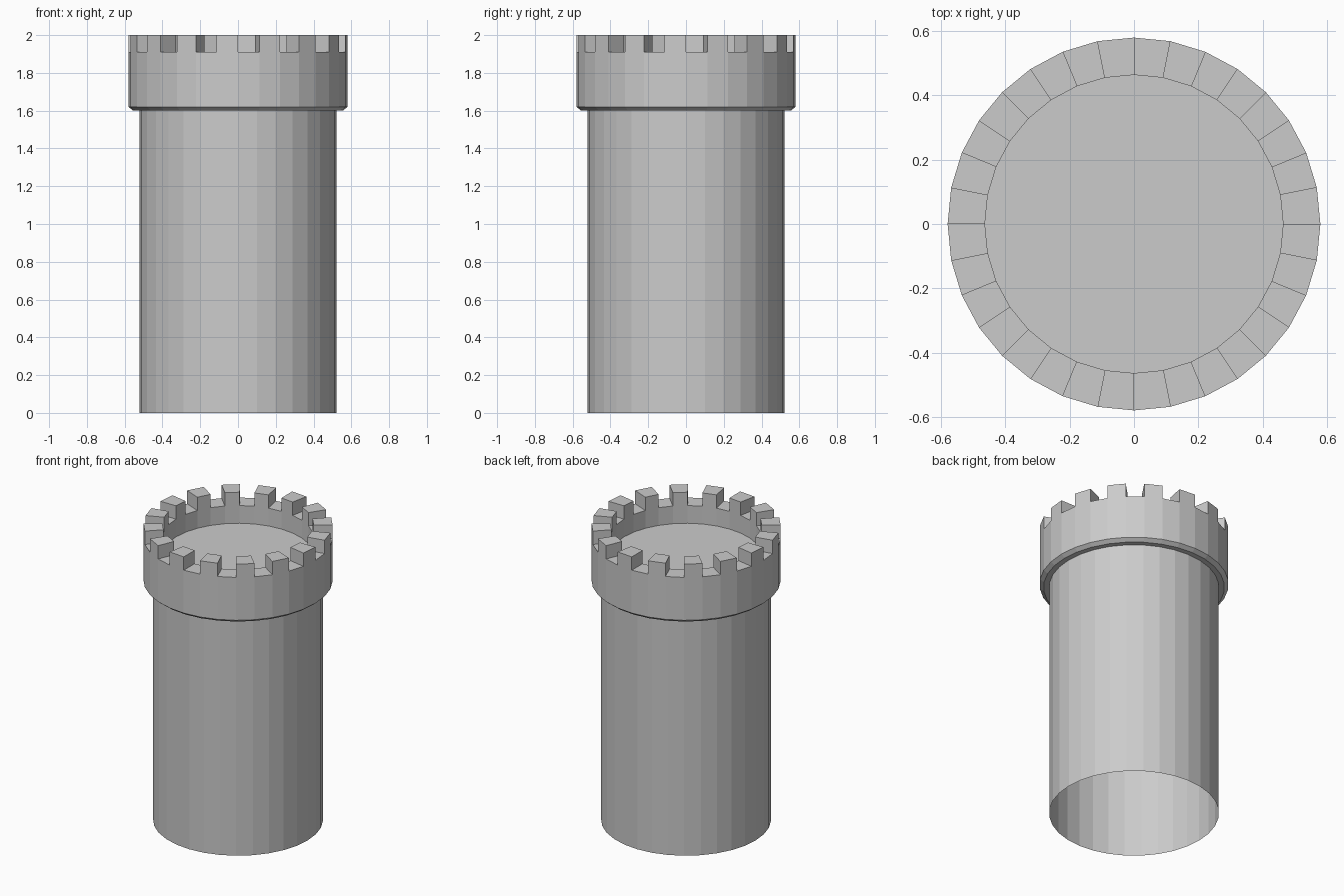
import bpy, bmesh
from math import cos, sin, pi

if "Cube" in bpy.data.objects:
    bpy.data.objects.remove(bpy.data.objects["Cube"])

SIDES = 32
R_OUT, R_IN = 0.58, 0.464
Z_FLOOR, Z_GAP, Z_TOP = 1.79, 1.91, 2.0


def ring(bm, r, z):
    return [bm.verts.new((r * cos(2 * pi * i / SIDES), r * sin(2 * pi * i / SIDES), z))
            for i in range(SIDES)]


def finish(bm, name):
    me = bpy.data.meshes.new(name)
    bm.to_mesh(me)
    bm.free()
    ob = bpy.data.objects.new(name, me)
    bpy.context.collection.objects.link(ob)
    return ob


bm = bmesh.new()

# shaft (open underneath), flared collar and parapet wall, turned from one profile
profile = [(0.521, 0), (0.521, 1.6), (0.555, 1.6), (R_OUT, 1.62),
           (R_OUT, Z_GAP), (R_IN, Z_GAP), (R_IN, Z_FLOOR)]
rings = [ring(bm, r, z) for r, z in profile]
wall_top = []
for n, (a, b) in enumerate(zip(rings, rings[1:])):
    for i in range(SIDES):
        j = (i + 1) % SIDES
        f = bm.faces.new((a[i], a[j], b[j], b[i]))
        if n == 4:
            wall_top.append(f)

# sunken roof floor
bm.faces.new(rings[-1])

# battlements: raise every second wall-top face
for f in wall_top[1::2]:
    up = bmesh.ops.extrude_discrete_faces(bm, faces=[f])["faces"][0]
    for v in up.verts:
        v.co.z = Z_TOP

bmesh.ops.remove_doubles(bm, verts=bm.verts, dist=1e-5)
finish(bm, "round_tower")
